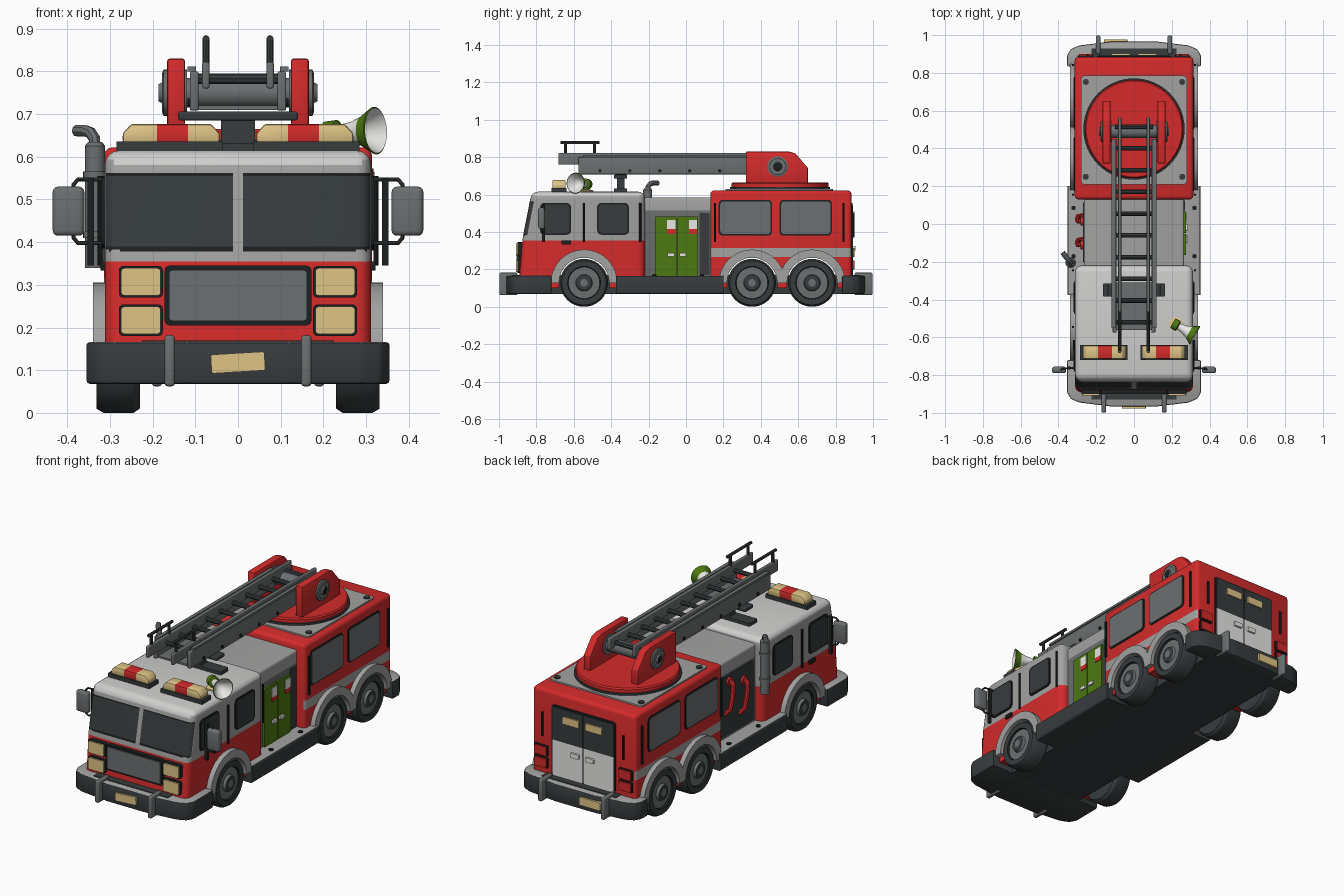
import bpy, bmesh, math
from mathutils import Vector

if "Cube" in bpy.data.objects:
    bpy.data.objects.remove(bpy.data.objects["Cube"])

PALETTE = [("red_paint", (0.66, 0.024, 0.024)), ("pale_grey", (0.62, 0.62, 0.61)), ("mid_grey", (0.36, 0.36, 0.355)),
           ("steel", (0.15, 0.16, 0.165)), ("dark_grey", (0.038, 0.045, 0.048)), ("black_trim", (0.012, 0.014, 0.015)),
           ("warm_lamp", (0.74, 0.56, 0.24)), ("green_paint", (0.075, 0.19, 0.006)), ("white", (0.8, 0.8, 0.78))]
RED, PALE, MID, STEEL, DARK, BLACK, LAMP, GREEN, WHITE = range(9)
MATS = []
for n, c in PALETTE:
    m = bpy.data.materials.new(n)
    m.diffuse_color = (*c, 1)
    m.use_nodes = True
    m.node_tree.nodes["Principled BSDF"].inputs["Base Color"].default_value = m.diffuse_color
    MATS.append(m)


def finish(name, me):
    for m in MATS:
        me.materials.append(m)
    me.shade_smooth()
    me.set_sharp_from_angle(angle=math.radians(32))
    ob = bpy.data.objects.new(name, me)
    bpy.context.collection.objects.link(ob)
    return ob


def from_bm(name, bm):
    bmesh.ops.recalc_face_normals(bm, faces=bm.faces[:])
    me = bpy.data.meshes.new(name)
    bm.to_mesh(me)
    bm.free()
    return finish(name, me)


# Extrude a 2D outline along an axis; optional bevel, plane cuts and colour rule
def prism(name, pts, axis, lo, hi, col, bev=0, seg=2, pick=None, cuts=(), rule=None, mirror=False):
    bm = bmesh.new()
    for s in ((1, -1) if mirror else (1,)):
        rows = []
        for h in (lo, hi):
            row = []
            for p in pts:
                v = list(p)
                v.insert(axis, h)
                row.append(bm.verts.new((v[0] * s, v[1], v[2])))
            rows.append(row)
        a, b = rows
        bm.faces.new(a)
        bm.faces.new(b[::-1])
        for i in range(len(a)):
            j = (i + 1) % len(a)
            bm.faces.new((a[i], a[j], b[j], b[i]))
    bmesh.ops.recalc_face_normals(bm, faces=bm.faces[:])
    if bev:
        es = [e for e in bm.edges if pick is None or pick(e)]
        bmesh.ops.bevel(bm, geom=es, offset=bev, segments=seg, affect='EDGES', profile=0.5, clamp_overlap=True)
    for ax, d in cuts:
        no = Vector((0, 0, 0))
        no[ax] = 1
        bmesh.ops.bisect_plane(bm, geom=bm.verts[:] + bm.edges[:] + bm.faces[:], plane_co=no * d, plane_no=no)
    bm.normal_update()
    for f in bm.faces:
        f.material_index = rule(f.calc_center_median(), f.normal) if rule else col
    return from_bm(name, bm)


# Box; with an axis given, only the corners parallel to that axis are rounded
def box(name, x, y, z, col, bev=0, axis=None, mirror=False, rule=None, cuts=()):
    r = (x, y, z)
    ax = 0 if axis is None else axis
    (a0, a1), (b0, b1) = [r[i] for i in range(3) if i != ax]

    def along(e):
        d = e.verts[0].co - e.verts[1].co
        return abs(d[ax]) > 0.99 * d.length
    return prism(name, [(a0, b0), (a1, b0), (a1, b1), (a0, b1)], ax, r[ax][0], r[ax][1], col, bev, 3,
                 along if axis is not None else None, cuts, rule, mirror)


# Surface of revolution: rings (radius, height) with one colour per band
def lathe(name, rings, cols, locs, axis=(0, 0, 1), seg=32, mirror=False):
    bm = bmesh.new()
    q = Vector((0, 0, 1)).rotation_difference(Vector(axis))
    for loc in locs:
        for s in ((1, -1) if mirror else (1,)):
            prev = None
            for k, (r, h) in enumerate(rings):
                row = []
                for i in range(seg):
                    t = 2 * math.pi * i / seg
                    p = q @ Vector((r * math.cos(t), r * math.sin(t), h)) + Vector(loc)
                    row.append(bm.verts.new((p.x * s, p.y, p.z)))
                if prev:
                    for i in range(seg):
                        j = (i + 1) % seg
                        f = bm.faces.new((prev[i], prev[j], row[j], row[i]))
                        f.material_index = cols[k - 1] if isinstance(cols, list) else cols
                prev = row
    bmesh.ops.remove_doubles(bm, verts=bm.verts[:], dist=1e-5)
    return from_bm(name, bm)


def tube(name, paths, r, col, mirror=False):
    cu = bpy.data.curves.new(name, 'CURVE')
    cu.dimensions, cu.bevel_depth, cu.bevel_resolution, cu.use_fill_caps = '3D', r, 2, True
    for pts in paths:
        for s in ((1, -1) if mirror else (1,)):
            sp = cu.splines.new('POLY')
            sp.points.add(len(pts) - 1)
            for p, c in zip(sp.points, pts):
                p.co = (c[0] * s, c[1], c[2], 1)
    tmp = bpy.data.objects.new(name + "_path", cu)
    me = bpy.data.meshes.new_from_object(tmp)
    bpy.data.objects.remove(tmp)
    me.materials.clear()
    ob = finish(name, me)
    for p in me.polygons:
        p.material_index = col
    return ob


WZ, WHEELS = 0.128, (-0.545, 0.353, 0.674)


def arc(cy, r, n=16, flip=False):
    return [(cy + (1 if flip else -1) * r * math.cos(math.pi * i / n), WZ + r * math.sin(math.pi * i / n)) for i in range(n + 1)]


def underside(y0, y1, centres):
    pts = [(y0, 0.1)]
    for c in centres:
        a = arc(c, 0.135)
        pts += [(a[0][0], 0.1)] + a + [(a[-1][0], 0.1)]
    return pts + [(y1, 0.1)]


def upper(e):
    return max(v.co.z for v in e.verts) > 0.31


# Cab with wrapped windscreen
def cab_rule(c, n):
    if c.z < 0.355:
        return RED
    if 0.39 < c.z < 0.555 and n.y < -0.3 and abs(c.x) > 0.012:
        return DARK
    if 0.38 < c.z < 0.565 and n.y < -0.3:
        return BLACK if abs(c.x) > 0.012 else MID
    return PALE if n.z > 0.35 else MID


prism("cab", underside(-0.895, -0.22, WHEELS[:1]) + [(-0.22, 0.615), (-0.825, 0.615), (-0.875, 0.36)], 0, -0.312, 0.312,
      RED, 0.035, 4, upper, [(2, z) for z in (0.355, 0.383, 0.39, 0.555, 0.562)] + [(0, -0.012), (0, 0.012)], cab_rule)

# Rear body with side stripe
prism("rear_body", underside(0.13, 0.885, WHEELS[1:]) + [(0.885, 0.622), (0.13, 0.622)], 0, -0.314, 0.314, RED, 0.02, 3,
      upper, [(2, 0.265), (2, 0.315)], lambda c, n: MID if 0.265 < c.z < 0.315 and abs(n.x) > 0.5 else RED)

# Middle section, chassis, skirts and bumpers
box("middle_section", (-0.265, 0.265), (-0.23, 0.14), (0.1, 0.585), MID, 0.012, 1, cuts=[(2, 0.515)],
    rule=lambda c, n: MID if c.z > 0.515 else STEEL)
box("chassis", (-0.225, 0.225), (-0.93, 0.93), (0.068, 0.17), DARK)


def topped(c, n):
    return MID if n.z > 0.8 else DARK


box("side_skirts", (0.2, 0.352), (-0.375, 0.2), (0.068, 0.165), DARK, 0.012, 1, True, topped)
for nm, s in (("front_bumper", -1), ("rear_bumper", 1)):
    half = [(0.355, 0.72 if s < 0 else 0.835), (0.355, 0.89), (0.335, 0.925), (0.29, 0.945), (0.12, 0.966)]
    prism(nm, [(x, y * s) for x, y in half] + [(-x, y * s) for x, y in half[::-1]], 2, 0.068, 0.166, DARK, 0.008, 2, rule=topped)
    bx = 0.16 if s < 0 else 0.19
    box(nm + "_bars", (bx - 0.012, bx + 0.012), sorted((s * 0.9, s * 0.998)), (0.062, 0.182), STEEL, 0.008, mirror=True)
plate = box("front_plate", (-0.063, 0.063), (-0.976, -0.96), (-0.022, 0.022), LAMP, 0.005, 1)
plate.location.z, plate.rotation_euler.y = 0.118, -0.06
box("rear_plate", (-0.16, -0.035), (0.955, 0.976), (0.095, 0.14), LAMP, 0.005, 1)

# Wheels and arches
lathe("wheels", [(0, 0.25), (0.1, 0.23), (0.118, 0.23), (0.128, 0.245), (0.128, 0.315), (0.118, 0.332), (0.088, 0.332), (0.084, 0.322),
                 (0.045, 0.322), (0.04, 0.336), (0.02, 0.338), (0, 0.338)],
      [DARK] * 6 + [BLACK, STEEL, STEEL, DARK, STEEL], [(0, y, WZ) for y in WHEELS], (1, 0, 0), 40, True)
for i, y in enumerate(WHEELS):
    prism("wheel_arch_%d" % (i + 1), arc(y, 0.178) + arc(y, 0.134, 16, True), 0, 0.22, 0.34, MID, mirror=True)

# Front face: grille and headlamps
box("grille_frame", (-0.172, 0.172), (-0.9, -0.86), (0.205, 0.345), BLACK, 0.012, 1)
box("grille", (-0.162, 0.162), (-0.906, -0.86), (0.215, 0.335), STEEL, 0.01, 1)
for nm, z in (("lower", 0.185), ("upper", 0.275)):
    box(nm + "_headlamp_frames", (0.176, 0.279), (-0.9, -0.86), (z - 0.005, z + 0.069), BLACK, 0.01, 1, True)
    box(nm + "_headlamps", (0.181, 0.274), (-0.908, -0.86), (z, z + 0.064), LAMP, 0.008, 1, True)

# Side windows and door trim
for nm, y0, y1, z0, z1, col in (("cab_front", -0.78, -0.615, 0.385, 0.555, DARK), ("cab_rear", -0.475, -0.305, 0.385, 0.555, DARK),
                                ("body_front", 0.175, 0.46, 0.38, 0.572, STEEL), ("body_rear", 0.5, 0.78, 0.38, 0.572, STEEL)):
    box(nm + "_window_frames", (0.308, 0.317), (y0, y1), (z0, z1), BLACK, 0.022, 0, True)
    box(nm + "_windows", (0.31, 0.32), (y0 + 0.008, y1 - 0.008), (z0 + 0.008, z1 - 0.008), col, 0.018, 0, True)
tube("grab_rails", [[(0.323, y, 0.345), (0.323, y, 0.555)] for y in (-0.545, -0.245, 0.155, 0.842)], 0.006, BLACK, True)
box("cab_door_handles", (0.308, 0.322), (-0.665, -0.615), (0.333, 0.355), BLACK, 0.004, 0, True)

# Wing mirrors
box("wing_mirrors", (0.36, 0.434), (-0.79, -0.755), (0.415, 0.53), STEEL, 0.012, mirror=True)
tube("mirror_arms", [[(0.3, -0.76, 0.547), (0.375, -0.765, 0.547), (0.385, -0.77, 0.535), (0.385, -0.77, 0.41), (0.375, -0.765, 0.398),
                      (0.3, -0.76, 0.398)]], 0.005, DARK, True)
box("mirror_posts", (0.337, 0.353), (-0.77, -0.755), (0.345, 0.55), BLACK, mirror=True)

# Green side doors on the right
for nm, y0, y1, hy in (("front", -0.165, -0.052, -0.08), ("back", -0.048, 0.065, -0.018)):
    box("green_door_" + nm, (0.25, 0.275), (y0, y1), (0.165, 0.482), GREEN, 0.006, 0)
    box("green_door_handle_" + nm, (0.27, 0.284), (hy - 0.018, hy + 0.018), (0.27, 0.288), WHITE, 0.003, 0)
    wy = y1 - 0.05
    box("green_door_notice_" + nm, (0.27, 0.279), (wy, wy + 0.045), (0.39, 0.465), WHITE, rule=lambda c, n: RED if c.z < 0.415 else WHITE,
        cuts=[(2, 0.415)])
box("door_side_panel", (0.26, 0.269), (0.072, 0.125), (0.17, 0.5), DARK)

# Pump panel with red hoses on the left
box("pump_panel", (-0.271, -0.26), (-0.2, 0.115), (0.18, 0.505), DARK, 0.01, 0)
for i, (y, z) in enumerate(((0.015, 0.47), (-0.11, 0.43))):
    tube("red_hose_%d" % (i + 1), [[(-0.26, y, z), (-0.288, y, z), (-0.298, y, z - 0.012), (-0.3, y + 0.01, z - 0.08), (-0.296, y + 0.025, z - 0.14),
                                    (-0.27, y + 0.03, z - 0.17)]], 0.013, RED)
    lathe("hose_collar_%d" % (i + 1), [(0, 0), (0.024, 0), (0.024, 0.012), (0, 0.012)], RED, [(-0.27, y, z)], (-1, 0, 0), 16)

# Exhaust stack
lathe("exhaust_stack", [(0, 0.34), (0.024, 0.34), (0.024, 0.41), (0.028, 0.41), (0.028, 0.425), (0.024, 0.425), (0.024, 0.55), (0.028, 0.55),
                        (0.028, 0.565), (0.024, 0.565), (0.024, 0.625), (0.016, 0.635), (0, 0.635)], STEEL, [(-0.335, -0.205, 0)], seg=20)
tube("exhaust_pipe", [[(-0.335, -0.205, 0.62), (-0.336, -0.203, 0.642), (-0.345, -0.192, 0.656), (-0.358, -0.178, 0.661), (-0.378, -0.15, 0.661)]],
     0.014, STEEL)

# Roof lamps
box("roof_lamp_bases", (0.035, 0.285), (-0.72, -0.64), (0.605, 0.636), DARK, mirror=True)
prism("roof_lamps", [(0.043, 0.633), (0.27, 0.633), (0.27, 0.655), (0.25, 0.677), (0.063, 0.677), (0.043, 0.655)], 1, -0.715, -0.643, LAMP, 0.006, 2,
      cuts=[(0, s * x) for s in (1, -1) for x in (0.117, 0.19)], rule=lambda c, n: RED if 0.117 < abs(c.x) < 0.19 else LAMP, mirror=True)

# Loudspeaker horn
lathe("horn", [(0, -0.01), (0.028, -0.01), (0.03, 0.02), (0.018, 0.025), (0.024, 0.06), (0.036, 0.09), (0.056, 0.122), (0.053, 0.124), (0.03, 0.09), (0, 0.06)],
      [GREEN, GREEN, GREEN, WHITE, WHITE, GREEN, GREEN, WHITE, WHITE], [(0.215, -0.53, 0.655)], (0.86, -0.48, 0.05), 28)
lathe("horn_foot", [(0, 0.6), (0.035, 0.6), (0.035, 0.622), (0.012, 0.628), (0.012, 0.65), (0, 0.65)], LAMP, [(0.22, -0.53, 0)], seg=16)

# Roof plate, turntable and pivot
box("roof_plate", (-0.28, 0.28), (0.21, 0.785), (0.61, 0.63), MID, 0.015, 2)
lathe("roof_bolts", [(0, 0.62), (0.016, 0.62), (0.016, 0.637), (0, 0.64)], DARK, [(0.255, 0.25, 0), (0.255, 0.752, 0)], seg=12, mirror=True)
lathe("skirt_bolts", [(0.012, 0.16), (0.012, 0.172), (0, 0.174)], BLACK, [(0.32, 0.085, 0), (0.32, -0.17, 0)], seg=10, mirror=True)
lathe("turntable", [(0, 0.625), (0.268, 0.625), (0.268, 0.64), (0.26, 0.64), (0.26, 0.658), (0.254, 0.665), (0, 0.665)],
      [DARK, DARK, DARK, RED, RED, RED], [(0, 0.503, 0)], seg=64)
prism("turntable_brackets", [(0.32, 0.66), (0.32, 0.83), (0.55, 0.83), (0.585, 0.82), (0.652, 0.742), (0.652, 0.66)], 0, 0.124, 0.166, RED, 0.006, 2, mirror=True)
lathe("pivot", [(0, 0), (0.035, 0), (0.035, 0.12), (0.055, 0.12), (0.055, 0.174), (0.045, 0.178), (0.042, 0.178), (0.024, 0.178), (0.02, 0.186), (0, 0.186)],
      [STEEL, STEEL, STEEL, STEEL, STEEL, BLACK, STEEL, STEEL, BLACK], [(0, 0.49, 0.75)], (1, 0, 0), 24, True)

# Ladder
box("outer_ladder_rails", (0.092, 0.113), (-0.575, 0.45), (0.708, 0.8), STEEL, 0.005, mirror=True)
box("outer_rail_caps", (0.098, 0.118), (-0.55, 0.45), (0.8, 0.812), STEEL, mirror=True)
box("inner_ladder_rails", (0.067, 0.084), (-0.682, 0.565), (0.76, 0.822), STEEL, 0.005, mirror=True)
tube("ladder_rungs", [[(-0.1, -0.52 + i * 0.115, 0.783), (0.1, -0.52 + i * 0.115, 0.783)] for i in range(10)], 0.012, DARK)
box("ladder_floor", (-0.1, 0.1), (-0.56, -0.31), (0.71, 0.72), STEEL)
lathe("ladder_rail_bolts", [(0.009, 0.11), (0.009, 0.118), (0, 0.118)], BLACK, [(0, y, 0.727) for y in (-0.46, -0.3, -0.14, 0.02, 0.18)], (1, 0, 0), 10, True)
tube("ladder_handrails", [[(0.075, -0.672, 0.877), (0.075, -0.462, 0.877)], [(0.075, -0.645, 0.81), (0.075, -0.645, 0.877)],
                          [(0.075, -0.49, 0.81), (0.075, -0.49, 0.877)]], 0.008, DARK, True)

# Ladder rest
box("ladder_rest_base", (-0.165, 0.165), (-0.385, -0.315), (0.605, 0.632), DARK, 0.008, 2)
box("ladder_rest_post", (-0.04, 0.04), (-0.37, -0.33), (0.62, 0.695), DARK)
box("ladder_rest_top", (-0.14, 0.14), (-0.385, -0.315), (0.685, 0.706), DARK, 0.005)

# Rear doors, lamps and handles
box("rear_door_frame", (-0.195, 0.195), (0.875, 0.889), (0.17, 0.555), BLACK, 0.015, 1)
box("rear_doors", (0.003, 0.185), (0.875, 0.894), (0.17, 0.545), DARK, 0.008, 1, True, lambda c, n: WHITE if c.z < 0.365 else DARK, [(2, 0.365)])
box("rear_door_lamps", (0.02, 0.12), (0.885, 0.902), (0.47, 0.51), LAMP, 0.005, 1, True)
box("rear_door_handles", (0.02, 0.07), (0.885, 0.905), (0.3, 0.325), WHITE, 0.004, 1, True)
for nm, z in (("lower", 0.2), ("upper", 0.265)):
    box(nm + "_tail_lamp_frames", (0.215, 0.298), (0.875, 0.892), (z - 0.005, z + 0.053), BLACK, 0.006, 1, True)
    box(nm + "_tail_lamps", (0.221, 0.292), (0.875, 0.9), (z, z + 0.048), RED, 0.005, 1, True)
tube("rear_rails", [[(0.245, 0.895, 0.37), (0.245, 0.895, 0.5)]], 0.006, BLACK, True)
